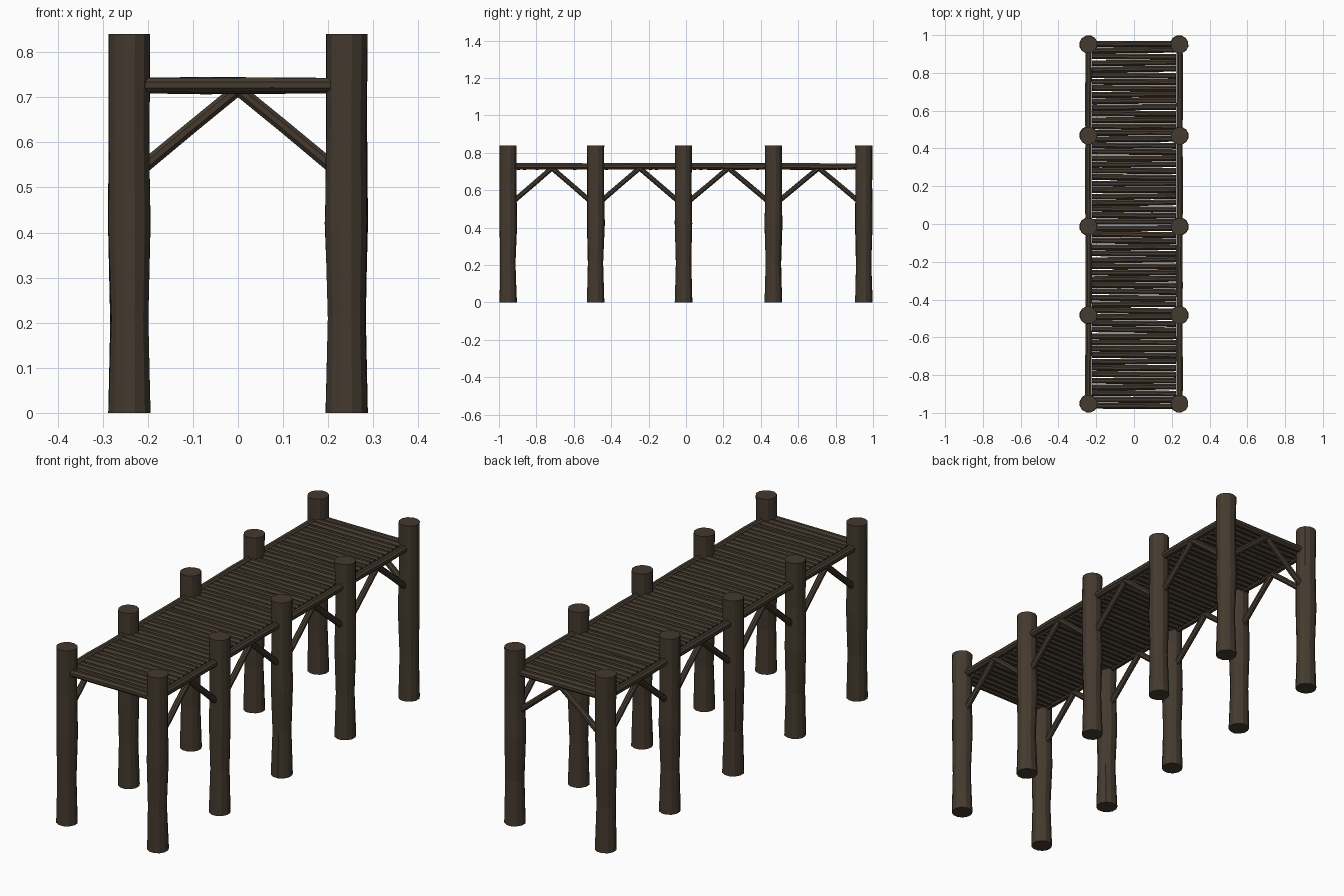
import bpy, bmesh, math, random
from mathutils import Vector

if "Cube" in bpy.data.objects:
    bpy.data.objects.remove(bpy.data.objects["Cube"])

random.seed(4)

wood = bpy.data.materials.new("dark_wood")
wood.diffuse_color = (0.058, 0.042, 0.028, 1)
wood.use_nodes = True
wood.node_tree.nodes["Principled BSDF"].inputs["Base Color"].default_value = wood.diffuse_color


def log(name, a, b, radii, sides, wobble=0.0, rough=0.0):
    """Rough flat-faced log from a to b, one ring per radius."""
    a, b = Vector(a), Vector(b)
    turn = (b - a).to_track_quat('Z', 'Y')
    bm = bmesh.new()
    rings = []
    n = len(radii)
    for i, r in enumerate(radii):
        inner = 0 < i < n - 1
        shift = Vector((random.uniform(-1, 1), random.uniform(-1, 1), 0)) * (wobble if inner else 0)
        ring = []
        for k in range(sides):
            t = 2 * math.pi * (k + 0.5) / sides
            rr = r * (1 + random.uniform(-rough, rough))
            p = Vector((rr * math.cos(t), rr * math.sin(t), 0)) + shift
            ring.append(bm.verts.new(a.lerp(b, i / (n - 1)) + turn @ p))
        rings.append(ring)
    for lo, hi in zip(rings, rings[1:]):
        for k in range(sides):
            j = (k + 1) % sides
            bm.faces.new((lo[k], lo[j], hi[j], hi[k]))
    bm.faces.new(rings[0][::-1])
    bm.faces.new(rings[-1])
    mesh = bpy.data.meshes.new(name)
    bm.to_mesh(mesh)
    bm.free()
    mesh.materials.append(wood)
    ob = bpy.data.objects.new(name, mesh)
    bpy.context.collection.objects.link(ob)
    return ob


X = 0.241
POST_Y = [-0.951, -0.483, -0.013, 0.467, 0.951]

# Posts: waisted low down, swelling near the middle
for sx in (-1, 1):
    for y in POST_Y:
        log("post", (sx * X, y, 0), (sx * X, y, 0.84),
            [0.048, 0.042, 0.048, 0.0455, 0.047], 12, 0.002, 0.02)

# Side rails and the paired braces beneath each span
for sx in (-1, 1):
    for y0, y1 in zip(POST_Y, POST_Y[1:]):
        log("side_rail", (sx * X, y0 + 0.02, 0.727), (sx * X, y1 - 0.02, 0.727),
            [0.018, 0.019, 0.0185, 0.018], 8, 0.002)
        mid = (y0 + y1) / 2
        for y, s in ((y0, 1), (y1, -1)):
            log("side_brace", (sx * X, y + s * 0.03, 0.542), (sx * X, mid, 0.718),
                [0.0145, 0.014, 0.0145], 8, 0.001)

# Cross braces at the back end only
for sx in (-1, 1):
    log("back_brace", (sx * 0.21, POST_Y[-1], 0.545), (0, POST_Y[-1], 0.718),
        [0.0155, 0.015, 0.015], 8, 0.001)

# Deck of thin logs laid side by side
COUNT = 58
for i in range(COUNT):
    y = -0.964 + 1.918 * i / (COUNT - 1)
    z = 0.726 + random.uniform(-0.002, 0.002)
    skew = random.uniform(-0.003, 0.003)
    log("deck_log", (-0.222, y - skew, z), (0.222, y + skew, z),
        [0.0165, 0.0175, 0.017, 0.0165], 8, 0.0015)
